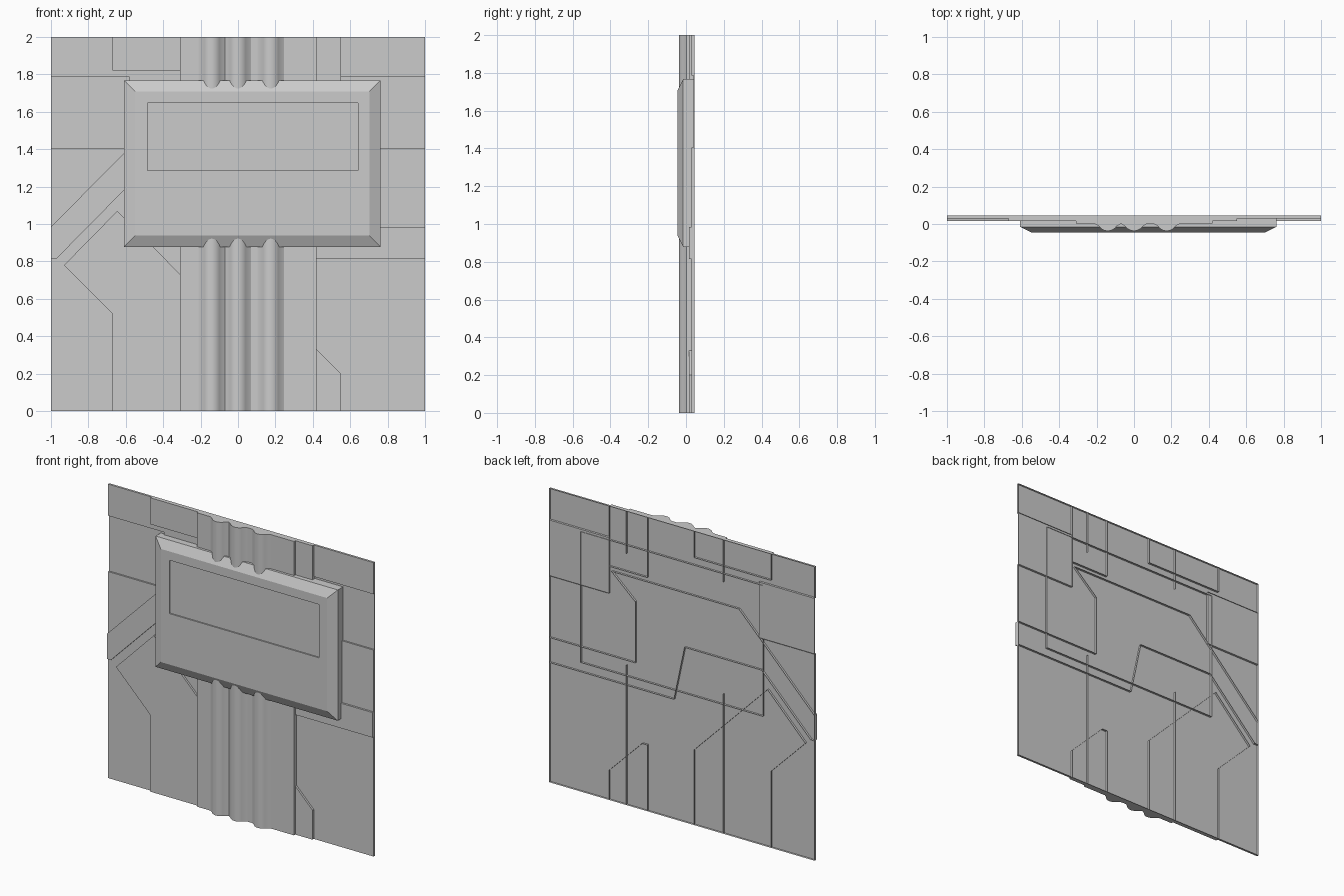
import bpy, bmesh, math

if "Cube" in bpy.data.objects:
    bpy.data.objects.remove(bpy.data.objects["Cube"])

BACK, BASE, PLATE, CHANNEL = 0.045, 0.03, 0.016, 0.002

grey = bpy.data.materials.new("panel_grey")
grey.diffuse_color = (0.6, 0.6, 0.6, 1)
grey.use_nodes = True
grey.node_tree.nodes["Principled BSDF"].inputs["Base Color"].default_value = grey.diffuse_color


def finish(name, bm):
    mesh = bpy.data.meshes.new(name)
    bm.to_mesh(mesh)
    bm.free()
    mesh.materials.append(grey)
    ob = bpy.data.objects.new(name, mesh)
    bpy.context.collection.objects.link(ob)
    return ob


def loft(name, rings):
    """Join matching rings of (x, y, z) points and cap the last one; the back stays open."""
    bm = bmesh.new()
    loops = [[bm.verts.new(p) for p in ring] for ring in rings]
    for a, b in zip(loops, loops[1:]):
        for i in range(len(a)):
            j = (i + 1) % len(a)
            bm.faces.new((a[i], a[j], b[j], b[i]))
    bm.faces.new(loops[-1])
    return finish(name, bm)


def plate(name, outline, y):
    """Raised plate with a folded rim; outline runs counter-clockwise in x, z."""
    return loft(name, [[(x, d, z) for x, z in outline] for d in (BACK, y)])


def rect(x0, x1, z0, z1):
    return [(x0, z0), (x1, z0), (x1, z1), (x0, z1)]


# Base sheet, notched at both sides
plate("base_panel", [(-1, 0), (1, 0), (1, 1.405), (0.55, 1.405), (0.55, 1.785), (1, 1.785),
                     (1, 2), (-1, 2), (-1, 1.785), (-0.58, 1.785), (-0.58, 1.405),
                     (-1, 1.405)], BASE)

# Recessed sheets filling the side notches
for name, x0, x1 in (("left_recess", -1, -0.58), ("right_recess", 0.55, 1)):
    plate(name, rect(x0, x1, 1.405, 1.785), 0.041)

# Angled band passing behind the box
plate("angled_band", [(-1, 0.815), (-0.97, 0.815), (-0.6, 1.19), (-0.02, 1.19), (0.06, 0.815),
                      (1, 0.815), (1, 0.985), (0.35, 0.985), (0.35, 1.4), (0.53, 1.56),
                      (-0.43, 1.56), (-1, 0.985)], 0.017)

# Thin corner plates
plate("lower_left_plate", [(-0.67, 0), (-0.09, 0), (-0.09, 0.51), (-0.645, 1.07),
                           (-0.93, 0.78), (-0.67, 0.52)], PLATE)
plate("upper_left_plate", rect(-0.67, -0.09, 1.82, 2), PLATE)
plate("lower_right_plate", [(0.26, 0), (0.55, 0), (0.55, 0.2), (0.3, 0.45), (0.26, 0.45)], PLATE)
plate("upper_right_plate", rect(0.26, 0.55, 1.59, 2), PLATE)

# Channel cover with three rounded conduits pressed into it
profile = [(-0.31, BACK), (-0.31, CHANNEL)]
for c in (-0.14, 0.0, 0.175):
    profile.append((c - 0.07, CHANNEL))
    for k in range(-5, 6):
        a = math.radians(k * 10)
        profile.append((c + 0.062 * math.sin(a), 0.033 - 0.07 * math.cos(a)))
    profile.append((c + 0.07, CHANNEL))
profile += [(0.42, CHANNEL), (0.42, BACK)]


def conduits(name, z0, z1, capped_z):
    bm = bmesh.new()
    low, high = ([bm.verts.new((x, y, z)) for x, y in profile] for z in (z0, z1))
    for i in range(len(profile) - 1):
        bm.faces.new((low[i], low[i + 1], high[i + 1], high[i]))
    bm.faces.new(high if capped_z == z1 else low)
    bm.normal_update()
    for f in bm.faces:
        n = f.normal
        # Faces point forward, side walls and end caps point outward
        x = f.calc_center_median().x
        if abs(n.z) > 0.9:
            wrong = n.z * (1 if capped_z == z1 else -1) < 0
        elif abs(n.y) > 0.01:
            wrong = n.y > 0
        else:
            wrong = n.x * x < 0
        if wrong:
            f.normal_flip()
    ob = finish(name, bm)
    bpy.ops.object.select_all(action='DESELECT')
    bpy.context.view_layer.objects.active = ob
    ob.select_set(True)
    bpy.ops.object.shade_smooth_by_angle(angle=math.radians(25))


conduits("lower_conduits", 0, 0.95, 0)
conduits("upper_conduits", 1.71, 2, 2)

# Bevelled box with a shallow screen recess
outer, front = rect(-0.61, 0.762, 0.878, 1.768), rect(-0.55, 0.702, 0.938, 1.708)
screen = rect(-0.485, 0.642, 1.285, 1.648)
loft("control_box", [[(x, y, z) for x, z in ring] for ring, y in
                     ((outer, BACK), (outer, -0.015), (front, -0.045),
                      (screen, -0.045), (screen, -0.036))])
